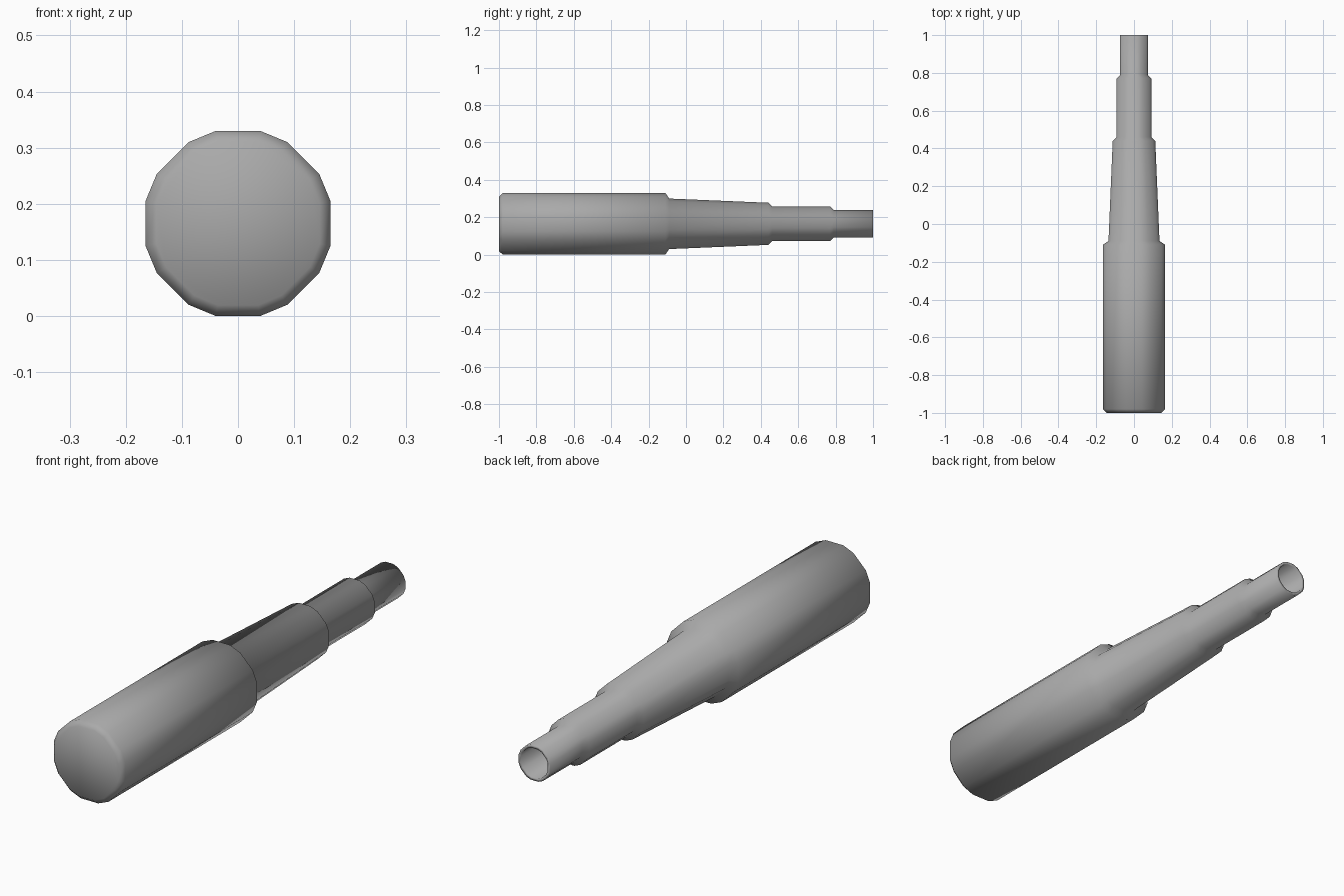
import bpy, bmesh, math

if "Cube" in bpy.data.objects:
    bpy.data.objects.remove(bpy.data.objects["Cube"])

# Single flat grey finish
grey = bpy.data.materials.new("mid grey")
grey.diffuse_color = (0.4, 0.4, 0.4, 1)
grey.use_nodes = True
grey.node_tree.nodes["Principled BSDF"].inputs["Base Color"].default_value = grey.diffuse_color

CENTRE_Z = 0.165
# 16 unevenly spaced corners: pairs of softened corners around each axis
ANGLES = [math.radians(q * 90 + a) for q in range(4) for a in (-13.8, 13.8, 31.2, 58.8)]
ANGLES = sorted({round(a % (2 * math.pi), 4) for a in ANGLES})

# Profile as (y, corner radius): closed butt, stepped taper, rim and bore
PROFILE = [
    (-1.0, 0.150), (-0.98, 0.1695),      # chamfered butt
    (-0.11, 0.1695), (-0.09, 0.139),     # grip and first step
    (0.44, 0.116), (0.46, 0.0955),       # tapered sleeve
    (0.77, 0.0955), (0.79, 0.075),       # narrow sleeve
    (1.0, 0.075), (1.0, 0.063),          # open tip rim
    (0.79, 0.063),                       # bore
]


def lathe(name, profile, mat):
    bm = bmesh.new()
    rings = [[bm.verts.new((r * math.cos(a), y, CENTRE_Z + r * math.sin(a)))
              for a in ANGLES] for y, r in profile]
    n = len(ANGLES)
    for lo, hi in zip(rings, rings[1:]):
        for i in range(n):
            j = (i + 1) % n
            bm.faces.new((lo[i], lo[j], hi[j], hi[i]))
    bm.faces.new(rings[0])
    bm.faces.new(rings[-1])
    bmesh.ops.recalc_face_normals(bm, faces=bm.faces)
    for f in bm.faces:
        f.smooth = True
    mesh = bpy.data.meshes.new(name)
    bm.to_mesh(mesh)
    bm.free()
    mesh.materials.append(mat)
    obj = bpy.data.objects.new(name, mesh)
    bpy.context.collection.objects.link(obj)
    return obj


# Stepped hollow-tipped tube lying along y
lathe("stepped_tube", PROFILE, grey)
